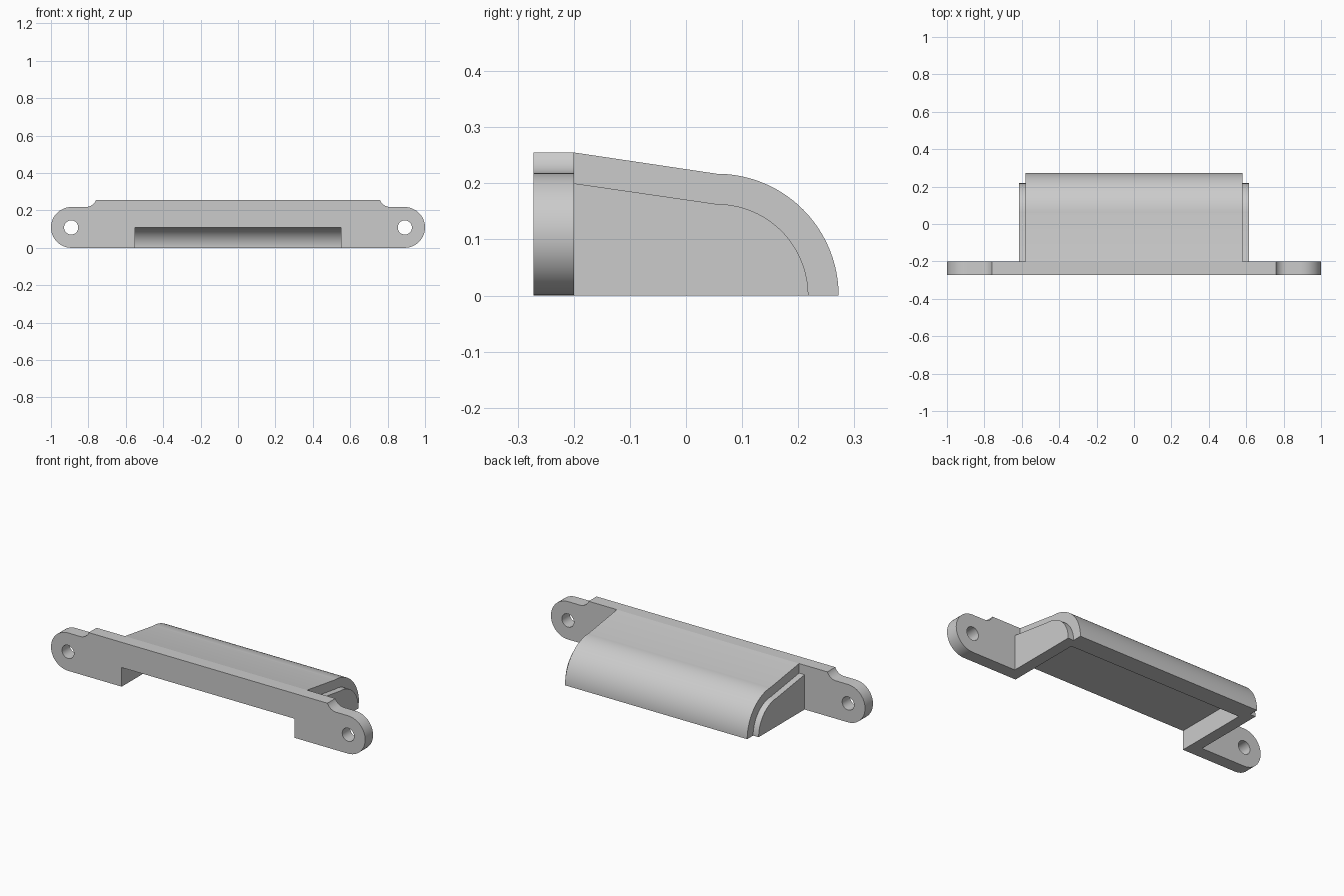
import bpy
import bmesh
from math import sin, cos, pi
from mathutils import Vector

if "Cube" in bpy.data.objects:
    bpy.data.objects.remove(bpy.data.objects["Cube"], do_unlink=True)

grey = bpy.data.materials.new("plain grey")
grey.use_nodes = True
grey.diffuse_color = (0.6, 0.6, 0.6, 1)
grey.node_tree.nodes["Principled BSDF"].inputs["Base Color"].default_value = (0.6, 0.6, 0.6, 1)


def arc(cx, cy, r, start, end, n=24):
    """Points along a circular arc, angles in turns."""
    angles = [2 * pi * (start + (end - start) * i / n) for i in range(n + 1)]
    return [(cx + r * cos(a), cy + r * sin(a)) for a in angles]


def prism(name, profile, axis, lo, hi):
    """Extrude a closed profile along x (profile is y, z) or y (profile is x, z)."""
    def place(p, t):
        return (t, p[0], p[1]) if axis == "x" else (p[0], t, p[1])
    bm = bmesh.new()
    face = bm.faces.new([bm.verts.new(place(p, lo)) for p in profile])
    ext = bmesh.ops.extrude_face_region(bm, geom=[face])
    shift = Vector(place((0, 0), hi - lo))
    moved = [g for g in ext["geom"] if isinstance(g, bmesh.types.BMVert)]
    bmesh.ops.translate(bm, verts=moved, vec=shift)
    bmesh.ops.recalc_face_normals(bm, faces=bm.faces)
    mesh = bpy.data.meshes.new(name)
    bm.to_mesh(mesh)
    bm.free()
    mesh.materials.append(grey)
    obj = bpy.data.objects.new(name, mesh)
    bpy.context.collection.objects.link(obj)
    return obj


def activate(obj):
    bpy.ops.object.select_all(action="DESELECT")
    obj.select_set(True)
    bpy.context.view_layer.objects.active = obj


def cut(obj, cutter):
    cutter.hide_render = True
    mod = obj.modifiers.new("cut", "BOOLEAN")
    mod.operation = "DIFFERENCE"
    mod.solver = "EXACT"
    mod.object = cutter
    activate(obj)
    bpy.ops.object.modifier_apply(modifier=mod.name)


FRONT, BACK = -0.272, -0.2      # mounting plate thickness range
CENTRE = 0.055                  # centre of the rounded back

# Mounting plate: rounded ears, concave shoulders, raised middle
half = arc(0.891, 0.109, 0.109, -0.25, 0.25) + arc(0.815, 0.278, 0.06, 0.75, 0.563, 10)
half[-1] = (0.76, 0.255)
plate = prism("mounting_plate", half + [(-x, z) for x, z in reversed(half)], "y", FRONT, BACK)

# Hood with a sloping top and a rounded back
hood = prism("hood", [(BACK, 0), (BACK, 0.255)] + arc(CENTRE, 0, 0.217, 0.25, 0, 40),
             "x", -0.58, 0.58)

# Smaller stepped ends of the hood
step = [(BACK, 0), (BACK, 0.2)] + arc(CENTRE, 0, 0.163, 0.25, 0, 40)
ends = [prism("left_end_step", step, "x", 0.58, 0.615),
        prism("right_end_step", step, "x", -0.615, -0.58)]

# Cavity open to the front and below
cavity = prism("cavity_cutter",
               [(-0.4, -0.1), (-0.4, 0.11)] + arc(CENTRE, 0, 0.11, 0.25, 0, 40)
               + [(CENTRE + 0.11, -0.1)], "x", -0.55, 0.55)
cut(plate, cavity)
cut(hood, cavity)
helpers = [cavity]

# Screw holes through the ears
for side in (-1, 1):
    bore = prism("bore_cutter", arc(side * 0.892, 0.109, 0.038, 0, 1, 32)[:-1], "y", -0.4, -0.1)
    cut(plate, bore)
    helpers.append(bore)

for helper in helpers:
    bpy.data.objects.remove(helper, do_unlink=True)

for obj in [plate, hood] + ends:
    activate(obj)
    bpy.ops.object.shade_smooth_by_angle(angle=pi / 7)
